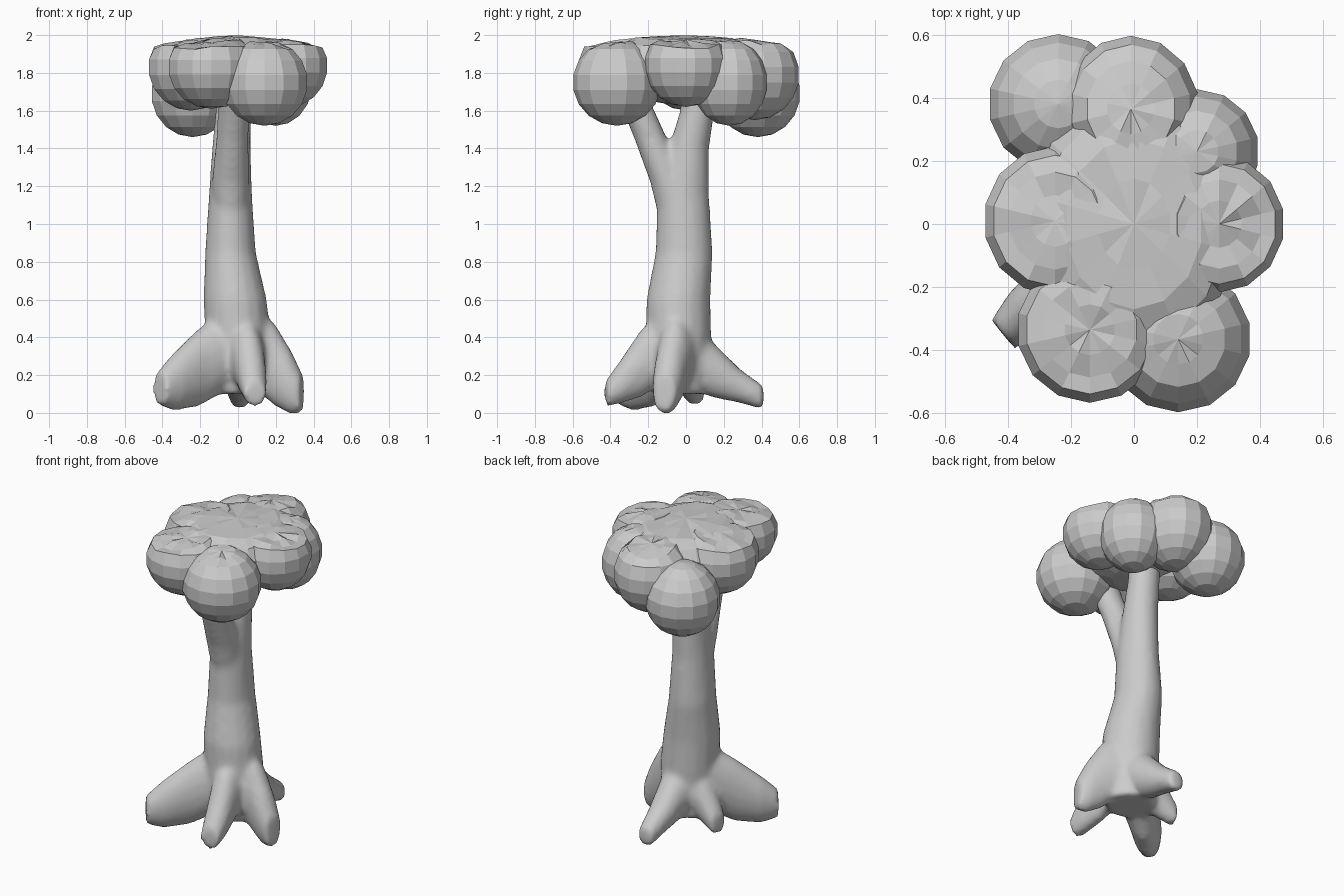
import bpy, bmesh, math, random
from mathutils import Vector

random.seed(4)
SIDES = 16


def loft(bm, sections, u, v):
    """Closed tube through (centre, radius_u, radius_v) sections."""
    rings = []
    for c, ru, rv in sections:
        ring = []
        for i in range(SIDES):
            a = 2 * math.pi * i / SIDES
            ring.append(bm.verts.new(Vector(c) + u * ru * math.cos(a) + v * rv * math.sin(a)))
        rings.append(ring)
    for r0, r1 in zip(rings, rings[1:]):
        for i in range(SIDES):
            j = (i + 1) % SIDES
            bm.faces.new((r0[i], r0[j], r1[j], r1[i]))
    bm.faces.new(rings[0][::-1])
    bm.faces.new(rings[-1])


def make_object(name, bm):
    bmesh.ops.recalc_face_normals(bm, faces=bm.faces)
    mesh = bpy.data.meshes.new(name)
    bm.to_mesh(mesh)
    bm.free()
    ob = bpy.data.objects.new(name, mesh)
    bpy.context.collection.objects.link(ob)
    return ob


X, Y, Z = Vector((1, 0, 0)), Vector((0, 1, 0)), Vector((0, 0, 1))

# Trunk with its main limb, and the front fork
bm = bmesh.new()
loft(bm, [((0.0, -0.03, 0.10), 0.16, 0.14), ((0.0, -0.04, 0.40), 0.175, 0.175),
          ((-0.015, -0.04, 0.60), 0.168, 0.17), ((-0.04, -0.01, 0.85), 0.135, 0.152),
          ((-0.04, -0.015, 1.15), 0.115, 0.138), ((-0.035, 0.015, 1.40), 0.103, 0.108),
          ((-0.025, 0.06, 1.60), 0.095, 0.092), ((-0.02, 0.07, 1.78), 0.09, 0.09)], X, Y)
loft(bm, [((-0.04, -0.03, 1.05), 0.10, 0.12), ((-0.04, -0.09, 1.22), 0.10, 0.10),
          ((-0.03, -0.19, 1.46), 0.085, 0.088), ((-0.02, -0.26, 1.62), 0.085, 0.085),
          ((-0.02, -0.30, 1.74), 0.085, 0.085)], X, Y)

# Buttress roots: (x, y, z, half width, half height) from trunk to tip
roots = [
    [(-0.03, -0.04, 0.36, 0.14, 0.22), (-0.22, -0.18, 0.23, 0.10, 0.20),
     (-0.34, -0.28, 0.16, 0.085, 0.15), (-0.415, -0.35, 0.13, 0.06, 0.09)],
    [(0.02, -0.03, 0.40, 0.13, 0.22), (0.19, -0.07, 0.26, 0.09, 0.22),
     (0.28, -0.10, 0.16, 0.08, 0.17), (0.34, -0.12, 0.10, 0.06, 0.10)],
    [(0.0, 0.0, 0.35, 0.13, 0.20), (0.01, 0.14, 0.23, 0.10, 0.15),
     (0.01, 0.29, 0.14, 0.075, 0.09), (0.01, 0.41, 0.08, 0.055, 0.065)],
    [(0.02, -0.06, 0.40, 0.12, 0.20), (0.06, -0.24, 0.26, 0.085, 0.18),
     (0.08, -0.34, 0.17, 0.075, 0.12), (0.09, -0.425, 0.10, 0.06, 0.07)],
    [(-0.02, -0.02, 0.34, 0.11, 0.20), (-0.17, 0.02, 0.21, 0.08, 0.14),
     (-0.27, 0.05, 0.10, 0.055, 0.07)],
]
for r in roots:
    d = Vector((r[-1][0] - r[0][0], r[-1][1] - r[0][1], 0)).normalized()
    loft(bm, [(p[:3], p[3], p[4]) for p in r], d.cross(Z), Z)
trunk = make_object("trunk_and_roots", bm)
rem = trunk.modifiers.new("fuse", 'REMESH')
rem.mode = 'VOXEL'
rem.voxel_size = 0.018
rem.use_smooth_shade = True
sm = trunk.modifiers.new("soften", 'SMOOTH')
sm.factor = 0.5
sm.iterations = 7

# Leaf clumps: centre and radii, tops pressed under a shallow dome
clumps = [
    (-0.24, 0.38, 1.69, 0.225, 0.225, 0.23),
    (-0.01, 0.365, 1.79, 0.22, 0.235, 0.24),
    (0.20, 0.23, 1.75, 0.20, 0.20, 0.23),
    (0.27, 0.0, 1.84, 0.21, 0.22, 0.22),
    (0.14, -0.365, 1.75, 0.235, 0.235, 0.23),
    (-0.14, -0.335, 1.83, 0.235, 0.235, 0.22),
    (-0.25, 0.01, 1.83, 0.23, 0.24, 0.23),
    (0.0, 0.0, 1.84, 0.34, 0.42, 0.21),
]
for n, (cx, cy, cz, rx, ry, rz) in enumerate(clumps):
    bm = bmesh.new()
    bmesh.ops.create_uvsphere(bm, u_segments=14, v_segments=9, radius=1)
    for vert in bm.verts:
        p = vert.co
        p.x, p.y, p.z = cx + p.x * rx, cy + p.y * ry, cz + p.z * rz
        top = 2.0 - 0.28 * (p.x ** 2 + 0.6 * p.y ** 2) - random.uniform(0, 0.02)
        p.z = min(p.z, top)
    make_object("leaf_clump_%d" % (n + 1), bm)
